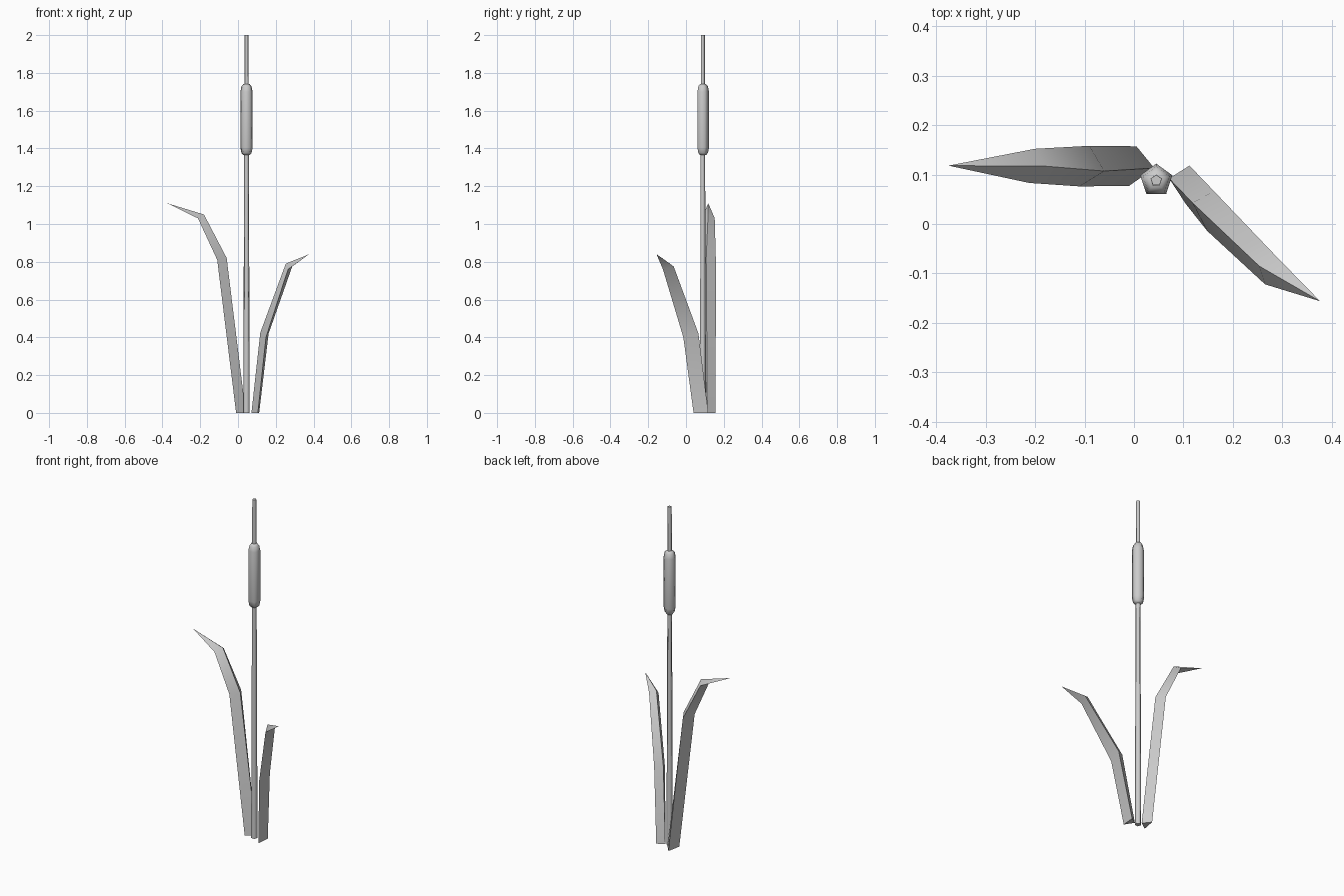
import bpy, bmesh
from math import sin, cos, tau, radians

if "Cube" in bpy.data.objects:
    bpy.data.objects.remove(bpy.data.objects["Cube"])

CX, CY = 0.045, 0.088   # stem axis


def loft(name, rings, angle, tip=None):
    """Skin a list of equal-length rings; close with a tip point or a cap."""
    bm = bmesh.new()
    loops = [[bm.verts.new(p) for p in ring] for ring in rings]
    n = len(loops[0])
    for a, b in zip(loops, loops[1:]):
        for i in range(n):
            j = (i + 1) % n
            bm.faces.new((a[i], a[j], b[j], b[i]))
    bm.faces.new(loops[0][::-1])
    if tip:
        t = bm.verts.new(tip)
        for i in range(n):
            bm.faces.new((loops[-1][i], loops[-1][(i + 1) % n], t))
    else:
        bm.faces.new(loops[-1])
    bmesh.ops.recalc_face_normals(bm, faces=bm.faces)
    mesh = bpy.data.meshes.new(name)
    bm.to_mesh(mesh)
    bm.free()
    ob = bpy.data.objects.new(name, mesh)
    bpy.context.collection.objects.link(ob)
    bpy.ops.object.select_all(action='DESELECT')
    ob.select_set(True)
    bpy.context.view_layer.objects.active = ob
    bpy.ops.object.shade_smooth_by_angle(angle=radians(angle))
    return ob


def pentagon(r, z):
    return [(CX + r * sin(k * tau / 5), CY + r * cos(k * tau / 5), z) for k in range(5)]


# Tapered five-sided stem
loft("stem", [pentagon(0.018, 0), pentagon(0.0132, 1.38), pentagon(0.0115, 2.0)], 80)

# Seed head with rounded ends
head = [(0.018, 1.365), (0.028, 1.376), (0.034, 1.405),
        (0.034, 1.70), (0.028, 1.729), (0.018, 1.74)]
loft("seed_head", [pentagon(r, z) for r, z in head], 80)

# Left leaf: triangular section with the ridge facing the stem
loft("left_leaf", [
    [(0.005, 0.157, 0), (-0.01, 0.077, 0), (0.041, 0.113, 0)],
    [(-0.09, 0.158, 0.81), (-0.11, 0.076, 0.81), (-0.06, 0.107, 0.82)],
    [(-0.20, 0.152, 1.03), (-0.212, 0.083, 1.03), (-0.18, 0.117, 1.05)],
], 40, tip=(-0.375, 0.118, 1.11))

# Right leaf: shorter, leaning forward
loft("right_leaf", [
    [(0.112, 0.118, 0), (0.105, 0.04, 0), (0.071, 0.092, 0)],
    [(0.162, 0.066, 0.42), (0.148, -0.014, 0.40), (0.118, 0.043, 0.425)],
    [(0.287, -0.065, 0.775), (0.265, -0.122, 0.76), (0.253, -0.085, 0.79)],
], 40, tip=(0.376, -0.156, 0.84))
